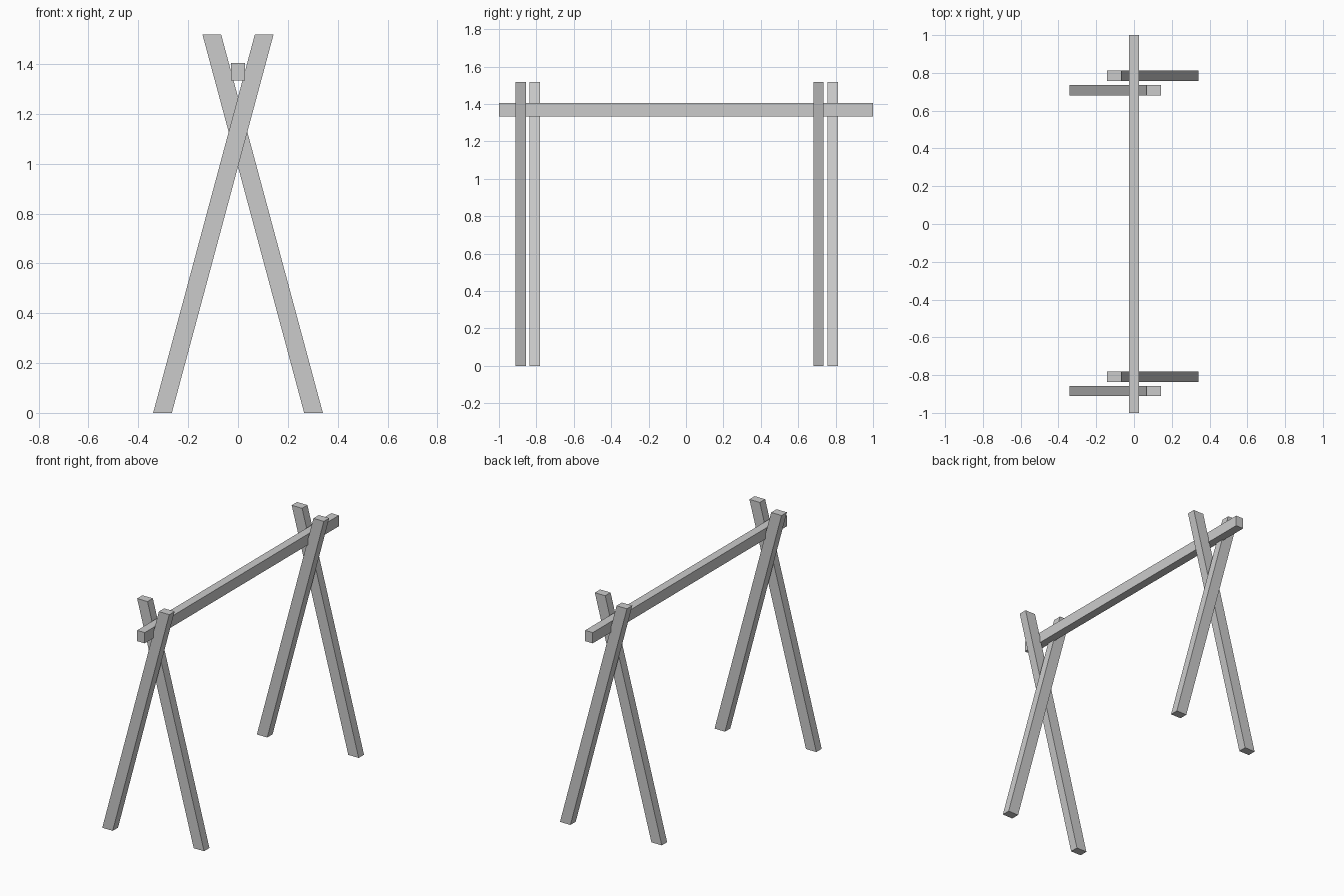
import bpy, bmesh

if "Cube" in bpy.data.objects:
    bpy.data.objects.remove(bpy.data.objects["Cube"])


def prism(name, bottom, top):
    """Box between two horizontal rectangles (x0, x1, y0, y1, z)."""
    bm = bmesh.new()
    rings = []
    for x0, x1, y0, y1, z in (bottom, top):
        rings.append([bm.verts.new((x, y, z)) for x, y in
                      ((x0, y0), (x1, y0), (x1, y1), (x0, y1))])
    lo, hi = rings
    bm.faces.new(lo[::-1])
    bm.faces.new(hi)
    for i in range(4):
        j = (i + 1) % 4
        bm.faces.new((lo[i], lo[j], hi[j], hi[i]))
    mesh = bpy.data.meshes.new(name)
    bm.to_mesh(mesh)
    bm.free()
    obj = bpy.data.objects.new(name, mesh)
    bpy.context.collection.objects.link(obj)
    return obj


HALF_W, HALF_T, HEIGHT = 0.0375, 0.0275, 1.518


def leg(name, side, y):
    """Leaning leg with level-cut ends; side is where the foot stands."""
    foot, tip = side * 0.303, -side * 0.105
    y0, y1 = y - HALF_T, y + HALF_T
    prism(name, (foot - HALF_W, foot + HALF_W, y0, y1, 0),
          (tip - HALF_W, tip + HALF_W, y0, y1, HEIGHT))


# Crossed leg pairs at both ends
for end, y in (("front", -0.846), ("back", 0.746)):
    leg(end + "_left_leg", -1, y - 0.038)
    leg(end + "_right_leg", 1, y + 0.038)

# Top beam resting in the crossings
prism("top_beam", (-0.0275, 0.0275, -1, 1, 1.334),
      (-0.0275, 0.0275, -1, 1, 1.404))
